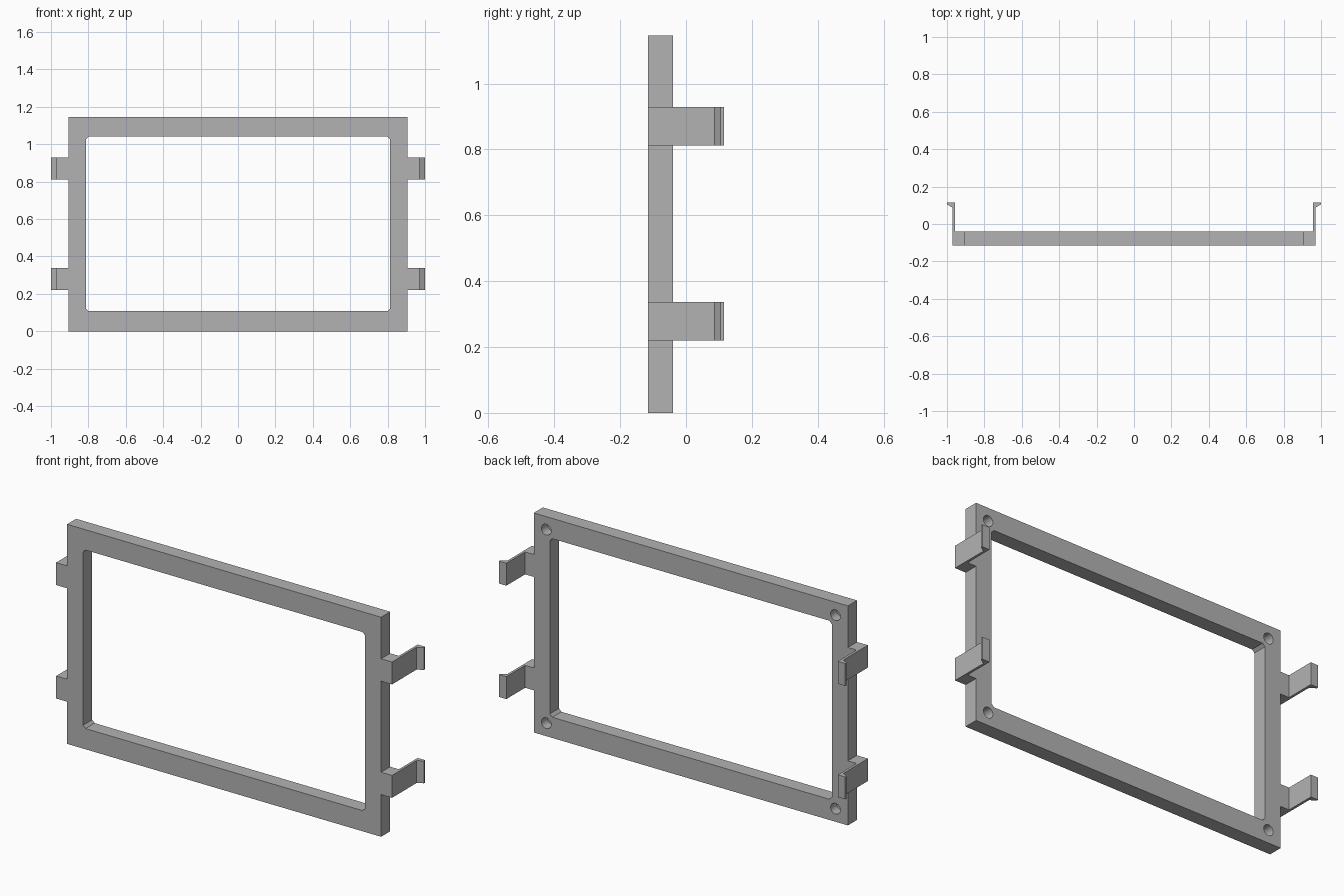
import bpy
import bmesh
from mathutils import Matrix

cube = bpy.data.objects.get("Cube")
if cube:
    bpy.data.objects.remove(cube, do_unlink=True)

GREY = (0.45, 0.45, 0.45, 1)
mat = bpy.data.materials.new("plain grey")
mat.use_nodes = True
mat.diffuse_color = GREY
mat.node_tree.nodes["Principled BSDF"].inputs["Base Color"].default_value = GREY

HALF_W, HEIGHT = 0.907, 1.146      # frame outline
FRONT, BACK = -0.115, -0.04        # frame thickness along y


def finish(bm, name):
    """Turn a bmesh into a named grey object."""
    bmesh.ops.recalc_face_normals(bm, faces=bm.faces)
    mesh = bpy.data.meshes.new(name)
    bm.to_mesh(mesh)
    bm.free()
    mesh.materials.append(mat)
    obj = bpy.data.objects.new(name, mesh)
    bpy.context.collection.objects.link(obj)
    return obj


def prism(name, points, offset):
    """Extrude a flat outline of 3D points by an offset."""
    bm = bmesh.new()
    face = bm.faces.new([bm.verts.new(p) for p in points])
    new = bmesh.ops.extrude_face_region(bm, geom=[face])["geom"]
    verts = [v for v in new if isinstance(v, bmesh.types.BMVert)]
    bmesh.ops.translate(bm, verts=verts, vec=offset)
    return finish(bm, name)


def cut(target, cutter):
    """Subtract a cutter and remove it afterwards."""
    cutter.hide_render = True
    mod = target.modifiers.new("cut", 'BOOLEAN')
    mod.operation = 'DIFFERENCE'
    mod.solver = 'EXACT'
    mod.object = cutter
    bpy.context.view_layer.objects.active = target
    bpy.ops.object.modifier_apply(modifier=mod.name)
    bpy.data.objects.remove(cutter, do_unlink=True)


# Frame slab
frame = prism("frame",
              [(-HALF_W, FRONT, 0), (HALF_W, FRONT, 0),
               (HALF_W, FRONT, HEIGHT), (-HALF_W, FRONT, HEIGHT)],
              (0, BACK - FRONT, 0))

# Window opening with small clipped corners
w, low, high, c = 0.814, 0.108, 1.04, 0.014
opening = [(-w + c, low), (w - c, low), (w, low + c), (w, high - c),
           (w - c, high), (-w + c, high), (-w, high - c), (-w, low + c)]
cut(frame, prism("opening_cutter", [(x, FRONT - 0.1, z) for x, z in opening],
                 (0, 0.3, 0)))

# Blind screw holes in the back corners
bm = bmesh.new()
HOLE_DEPTH = 0.05
for x in (-0.835, 0.835):
    for z in (0.068, HEIGHT - 0.068):
        place = Matrix.Translation((x, BACK, z)) @ Matrix.Rotation(1.5707963, 4, 'X')
        bmesh.ops.create_cone(bm, cap_ends=True, segments=32, radius1=0.028,
                              radius2=0.028, depth=2 * HOLE_DEPTH, matrix=place)
cut(frame, finish(bm, "hole_cutter"))
bpy.ops.object.select_all(action='DESELECT')
frame.select_set(True)
bpy.context.view_layer.objects.active = frame
bpy.ops.object.shade_smooth_by_angle()

# Clips: side tab, thin arm reaching back and outward hook
clip = [(HALF_W, FRONT), (0.97, FRONT), (0.97, 0.087), (1, 0.105),
        (1, 0.115), (0.957, 0.115), (0.957, BACK), (HALF_W, BACK)]
for side, sign in (("left", 1), ("right", -1)):
    for level, z in (("lower", 0.22), ("upper", 0.812)):
        prism(f"{side}_{level}_clip", [(sign * x, y, z) for x, y in clip],
              (0, 0, 0.117))
